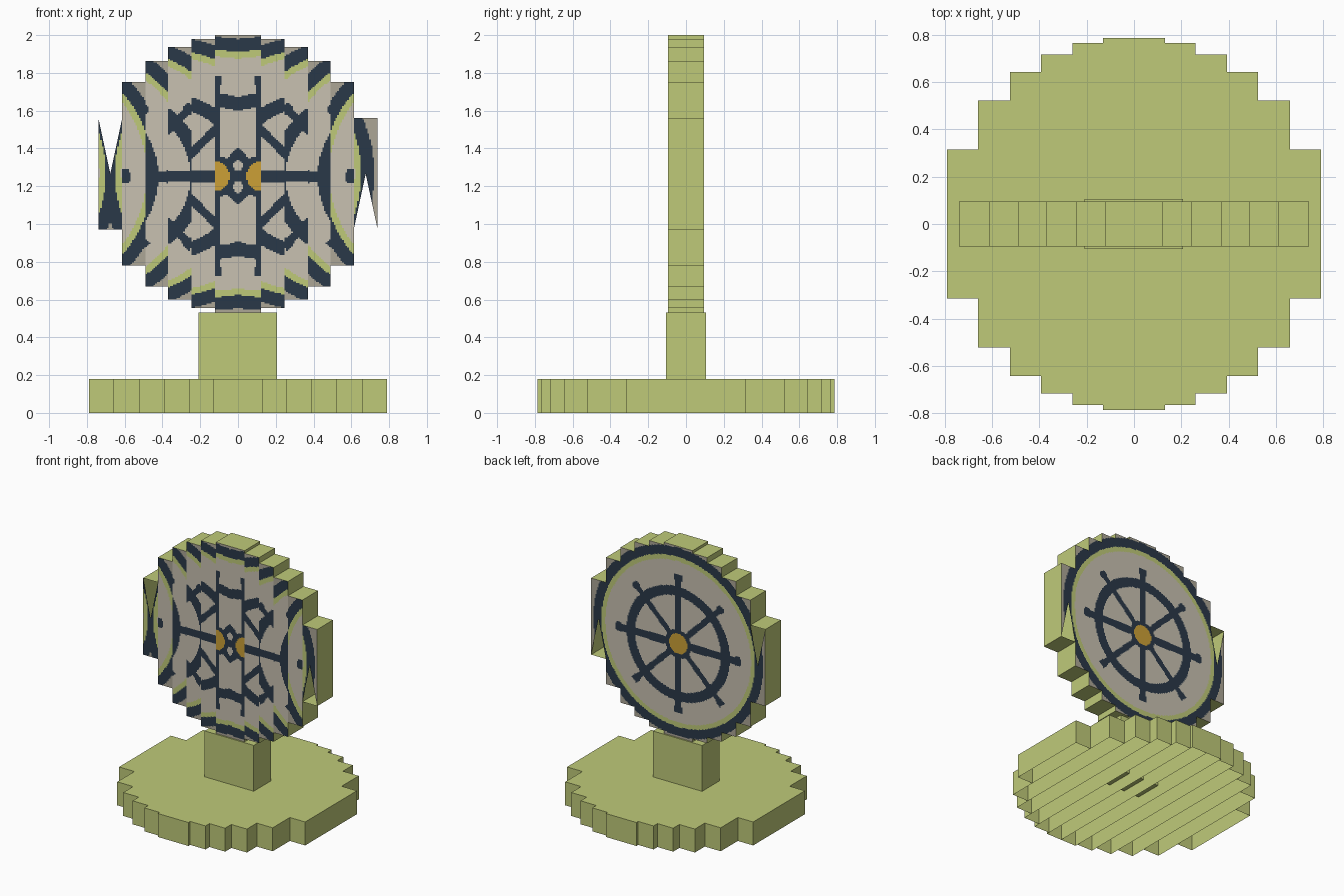
import bpy, bmesh, math

if "Cube" in bpy.data.objects:
    bpy.data.objects.remove(bpy.data.objects["Cube"])

def material(name, rgb):
    m = bpy.data.materials.new(name)
    m.diffuse_color = (*rgb, 1)
    m.use_nodes = True
    m.node_tree.nodes["Principled BSDF"].inputs["Base Color"].default_value = m.diffuse_color
    return m

GREEN = material("moss green", (0.521, 0.591, 0.191))
BEIGE = material("warm beige", (0.578, 0.533, 0.440))
GREY = material("stone grey", (0.413, 0.381, 0.305))
NAVY = material("dark navy", (0.023, 0.040, 0.065))
GOLD = material("gold", (0.604, 0.352, 0.037))
PAINT = [GREEN, BEIGE, GREY, NAVY, GOLD]

def finish(name, bm, mats):
    me = bpy.data.meshes.new(name)
    bm.to_mesh(me)
    bm.free()
    for m in mats:
        me.materials.append(m)
    ob = bpy.data.objects.new(name, me)
    bpy.context.collection.objects.link(ob)
    return ob

def add_box(bm, x, y, z, skip=()):
    """Box between ranges; skip lists the sides left open."""
    v = [bm.verts.new((i, j, k)) for i in x for j in y for k in z]
    sides = {"-x": (0, 1, 3, 2), "+x": (4, 6, 7, 5), "-y": (0, 4, 5, 1),
             "+y": (2, 3, 7, 6), "-z": (0, 2, 6, 4), "+z": (1, 5, 7, 3)}
    for key, idx in sides.items():
        if key not in skip:
            bm.faces.new([v[i] for i in idx])

# stepped round base: hollow columns, open underneath
bx = [0, 0.13, 0.26, 0.393, 0.525, 0.66, 0.79]
by = [0.787, 0.765, 0.717, 0.642, 0.522, 0.314]
bm = bmesh.new()
for i, h in enumerate(by):
    for s in (-1, 1):
        add_box(bm, sorted((s * bx[i], s * bx[i + 1])), (-h, h), (0, 0.18), ("-z",))
finish("stepped_base", bm, [GREEN])

# post
bm = bmesh.new()
add_box(bm, (-0.21, 0.207), (-0.105, 0.105), (0.09, 0.532))
finish("post", bm, [GREEN])

# stepped disc columns: x range, z range
dx = [0, 0.122, 0.246, 0.37, 0.49, 0.613, 0.739]
dz = [(0.532, 2.0), (0.555, 1.98), (0.60, 1.937), (0.67, 1.862), (0.78, 1.752), (0.972, 1.56)]
HALF_Y = 0.095
columns = []
for i, zr in enumerate(dz):
    for s in (-1, 1):
        columns.append((i, s, sorted((s * dx[i], s * dx[i + 1])), zr))
bm = bmesh.new()
for i, s, xr, zr in columns:
    add_box(bm, xr, (-HALF_Y, HALF_Y), zr, ("-y", "+y"))
finish("disc_body", bm, [GREEN])

def wheel_colour(x, z):
    """Material index of the painted spoked wheel."""
    rim = math.hypot(x, z - 1.267)
    if rim > 0.722:
        return 2
    if rim > 0.652:
        return 3
    if rim > 0.618:
        return 0
    w = z - 1.252
    r = math.hypot(x, w)
    if r < 0.077:
        return 4
    if r < 0.11 or 0.365 < r < 0.438:
        return 3
    if r < 0.53:
        # eight spokes, with a wider knob at each handle
        knob = 0.007 if r > 0.485 else 0
        if min(abs(x), abs(w)) < 0.029 + knob:
            return 3
        if min(abs(x - w), abs(x + w)) / math.sqrt(2) < 0.022 + knob:
            return 3
    return 1

def limits(i, s, xr, zr, x):
    """Z range of a face at x; the outer columns have a V notch."""
    lo, hi = zr
    if i == 5:
        c, h = (lo + hi) / 2, (hi - lo) / 2
        t = abs(2 * (x - xr[0]) / (xr[1] - xr[0]) - 1)
        if s < 0:
            hi = c + h * t
        else:
            lo = c - h * t
    return lo, hi

def painted_face(name, y, flipped):
    bm = bmesh.new()
    for i, s, xr, zr in columns:
        a, b = xr
        n = 14
        for k in range(n):
            x0, x1 = a + (b - a) * k / n, a + (b - a) * (k + 1) / n
            xm = (x0 + x1) / 2
            u = xm
            if flipped and i < 5:
                u = a + b - xm          # each column is painted mirrored
            elif flipped and s < 0:
                u = dx[5] + min(xm - a, b - xm)
            l0, h0 = limits(i, s, xr, zr, x0)
            l1, h1 = limits(i, s, xr, zr, x1)
            lo, hi = max(l0, l1), min(h0, h1)
            # merge equal colours into runs up the strip
            steps = max(1, round((hi - lo) / 0.008))
            zs = [lo + (hi - lo) * q / steps for q in range(steps + 1)]
            cols = [wheel_colour(u, (p + q) / 2) for p, q in zip(zs, zs[1:])]
            start = 0
            for q in range(1, steps + 1):
                if q < steps and cols[q] == cols[start]:
                    continue
                bot = (l0, l1) if start == 0 else (zs[start],) * 2
                top = (h0, h1) if q == steps else (zs[q],) * 2
                pts = [(x0, y, bot[0]), (x1, y, bot[1]), (x1, y, top[1]), (x0, y, top[0])]
                if y > 0:
                    pts.reverse()
                f = bm.faces.new([bm.verts.new(p) for p in pts])
                f.material_index = cols[start]
                start = q
    finish(name, bm, PAINT)

# painted sides of the disc
painted_face("disc_front_face", -HALF_Y, True)
painted_face("disc_back_face", HALF_Y, False)
